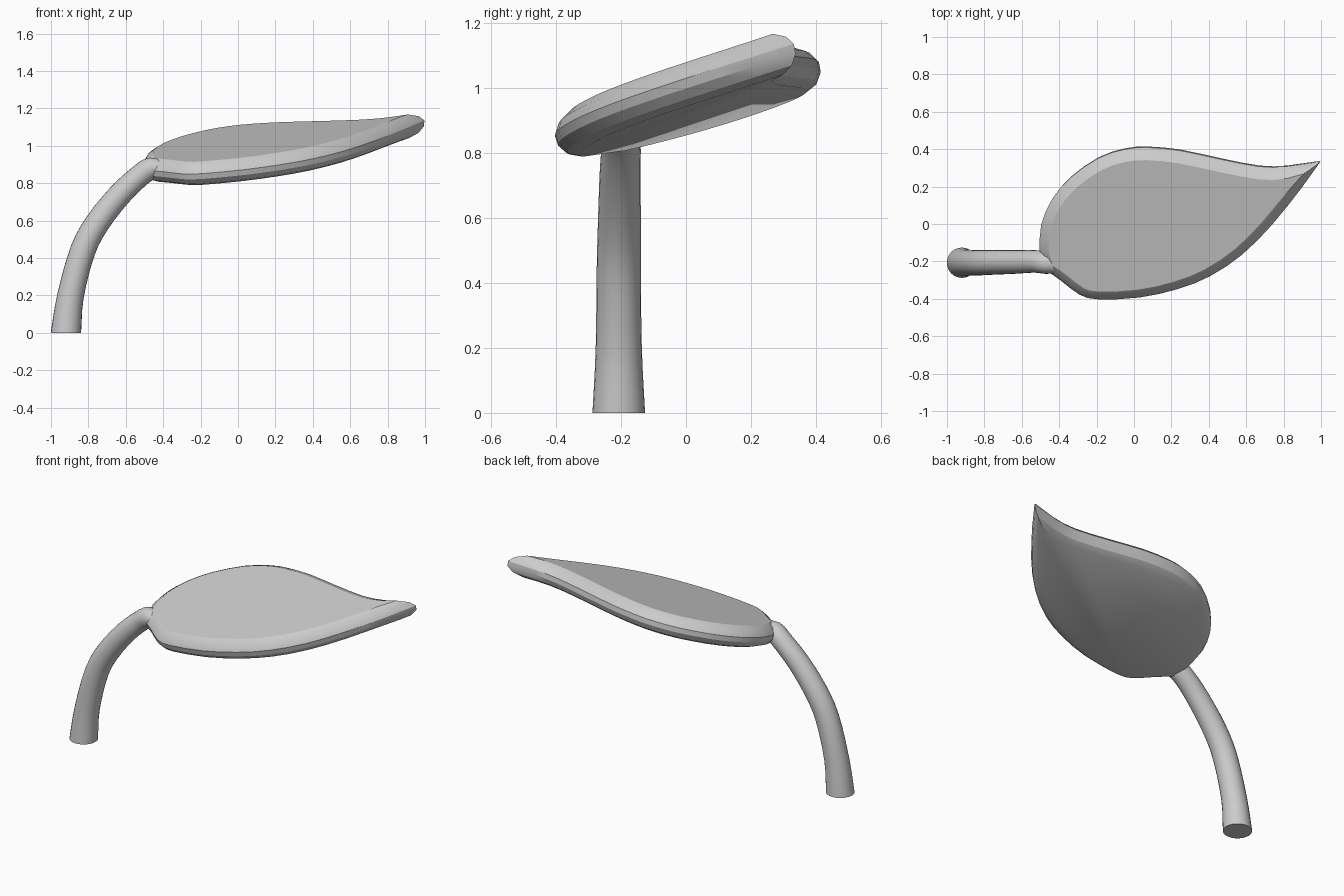
import bpy, bmesh, math
from mathutils import Vector

if "Cube" in bpy.data.objects:
    bpy.data.objects.remove(bpy.data.objects["Cube"])


def catmull(points, steps):
    """Smooth open path through the points."""
    p = [Vector(q) for q in points]
    p = [p[0] * 2 - p[1]] + p + [p[-1] * 2 - p[-2]]
    out = []
    for i in range(1, len(p) - 2):
        a, b, c, d = p[i - 1:i + 3]
        for s in range(steps):
            t = s / steps
            out.append(0.5 * (2 * b + (c - a) * t + (2 * a - 5 * b + 4 * c - d) * t ** 2
                              + (3 * b - a - 3 * c + d) * t ** 3))
    return out + [p[-2]]


def loft(name, rings, angle):
    """Skin closed rings, cap both ends and smooth."""
    bm = bmesh.new()
    rows = [[bm.verts.new(v) for v in ring] for ring in rings]
    n = len(rows[0])
    for lo, hi in zip(rows, rows[1:]):
        for i in range(n):
            j = (i + 1) % n
            bm.faces.new((lo[i], lo[j], hi[j], hi[i]))
    bm.faces.new(rows[0][::-1])
    bm.faces.new(rows[-1])
    bmesh.ops.recalc_face_normals(bm, faces=bm.faces[:])
    mesh = bpy.data.meshes.new(name)
    bm.to_mesh(mesh)
    bm.free()
    obj = bpy.data.objects.new(name, mesh)
    bpy.context.collection.objects.link(obj)
    bpy.ops.object.select_all(action='DESELECT')
    obj.select_set(True)
    bpy.context.view_layer.objects.active = obj
    bpy.ops.object.shade_smooth_by_angle(angle=math.radians(angle))
    return obj


# Leaf outline seen from above: back edge to the tip, then front edge back to the stem
back_edge = [(-0.505, -0.13), (-0.495, 0.0), (-0.44, 0.13), (-0.34, 0.25), (-0.19, 0.355),
             (-0.05, 0.402), (0.075, 0.412), (0.25, 0.395), (0.46, 0.35), (0.67, 0.31),
             (0.82, 0.31), (0.997, 0.335)]
front_edge = [(0.997, 0.335), (0.90, 0.20), (0.74, 0.0), (0.58, -0.16), (0.41, -0.275),
              (0.235, -0.345), (0.03, -0.39), (-0.19, -0.40), (-0.29, -0.375),
              (-0.39, -0.30), (-0.475, -0.24)]
tip = Vector(back_edge[-1])
outline = catmull(back_edge, 2)[:-1] + catmull(front_edge, 2)
outline = [p for p in outline if p == tip or (p - tip).length > 0.13]

# Leaf plane is tilted up towards the back and the tip
SLOPE_X, SLOPE_Y, MID_Z = 0.082, 0.255, 0.957
normal = Vector((-SLOPE_X, -SLOPE_Y, 1)).normalized()


def leaf_ring(inset, height):
    ring = []
    n = len(outline)
    for i, p in enumerate(outline):
        d0 = (p - outline[i - 1]).normalized()
        d1 = (outline[(i + 1) % n] - p).normalized()
        inward = (Vector((d0.y, -d0.x)) + Vector((d1.y, -d1.x))).normalized()
        amount = inset * (1.8 if p == tip else min(1, 0.4 + (p - tip).length / 0.35))
        q = p + inward * amount
        ring.append(Vector((q.x, q.y, MID_Z + SLOPE_X * q.x + SLOPE_Y * q.y)) + normal * height)
    return ring


profile = [(0.058, -0.065), (0.022, -0.048), (0.002, -0.018),
           (0.0, 0.012), (0.018, 0.042), (0.055, 0.065)]
loft("leaf", [leaf_ring(*s) for s in profile], 28)

# Curved stem: x, y, z and radius along the path
stem_path = [(-0.92, -0.207, 0.0, 0.081), (-0.895, -0.207, 0.2, 0.071),
             (-0.83, -0.207, 0.44, 0.068), (-0.75, -0.205, 0.59, 0.066),
             (-0.635, -0.203, 0.735, 0.063), (-0.53, -0.20, 0.835, 0.06),
             (-0.46, -0.21, 0.88, 0.058), (-0.38, -0.235, 0.875, 0.03)]
samples = catmull(stem_path, 3)
rings = []
for i, s in enumerate(samples):
    a, b = samples[max(i - 1, 0)], samples[min(i + 1, len(samples) - 1)]
    tangent = (b - a).to_3d().normalized() if i else Vector((0, 0, 1))
    side = Vector((0, 1, 0))
    up = side.cross(tangent).normalized()
    side = tangent.cross(up)
    rings.append([s.to_3d() + s[3] * (up * math.cos(t) + side * math.sin(t))
                  for t in (2 * math.pi * k / 24 for k in range(24))])
loft("stem", rings, 40)
